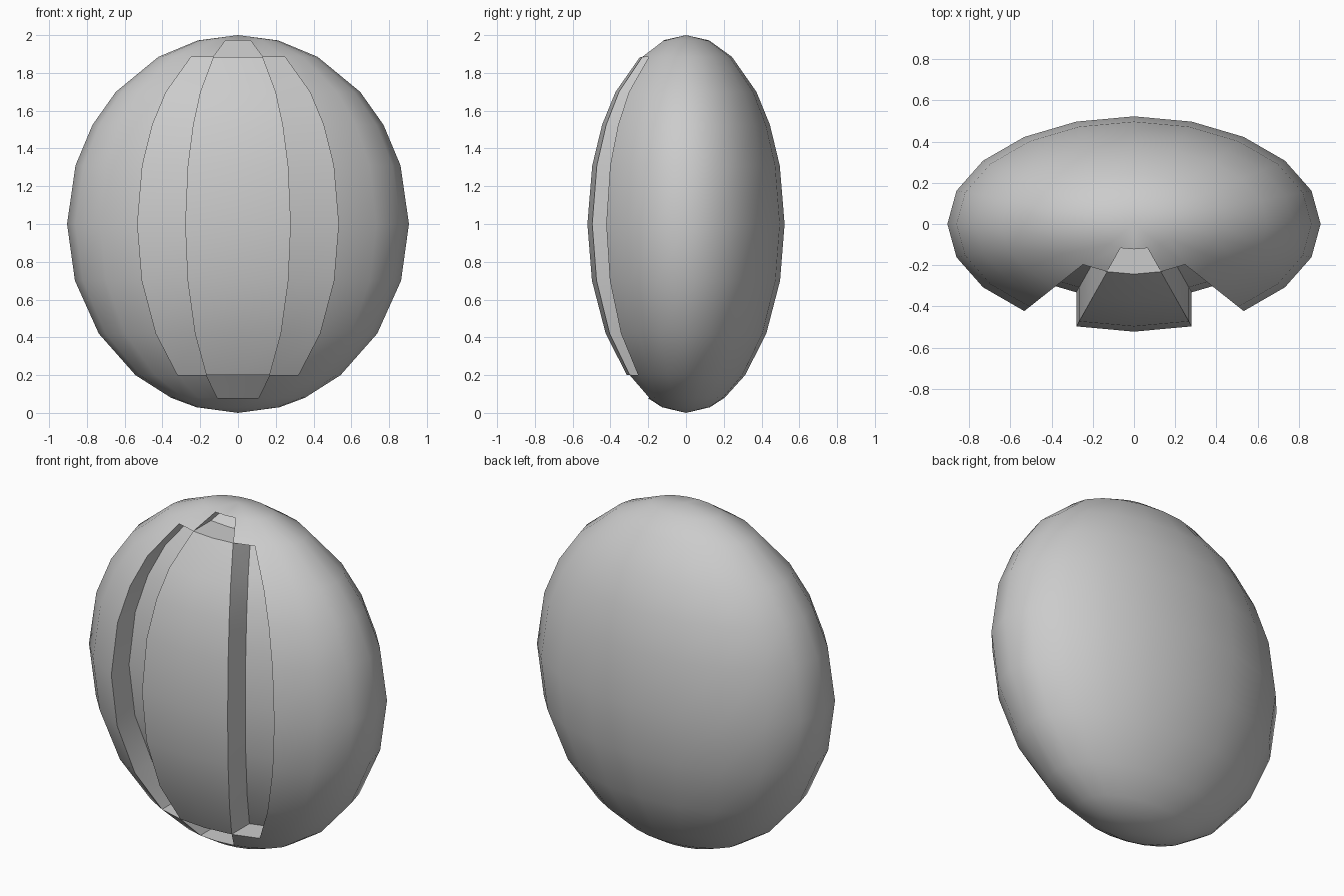
import bpy, bmesh, math

if "Cube" in bpy.data.objects:
    bpy.data.objects.remove(bpy.data.objects["Cube"])

SEGMENTS = 20
HALF_X, HALF_Y = 0.905, 0.522
DEPTH = 0.165                       # groove depth, straight back along +y
HEIGHTS = [0.03, 0.08, 0.20, 0.42, 0.70, 1.0, 1.31, 1.525, 1.70, 1.885, 1.972]

bm = bmesh.new()

# Ellipsoid body: rings of 20 sides, closed with a pole at each end
rings = []
for z in HEIGHTS:
    r = math.sqrt(1 - (z - 1) ** 2)
    rings.append([bm.verts.new((HALF_X * r * math.sin(2 * math.pi * i / SEGMENTS),
                                -HALF_Y * r * math.cos(2 * math.pi * i / SEGMENTS), z))
                  for i in range(SEGMENTS)])
bottom, top = bm.verts.new((0, 0, 0)), bm.verts.new((0, 0, 2))
cells = {}
for i in range(SEGMENTS):
    j = (i + 1) % SEGMENTS
    bm.faces.new((bottom, rings[0][j], rings[0][i]))
    bm.faces.new((top, rings[-1][i], rings[-1][j]))
    for k in range(len(rings) - 1):
        a, b = rings[k], rings[k + 1]
        cells[i, k] = bm.faces.new((a[i], a[j], b[j], b[i]))

# Groove around the front panel: side columns plus one cell row above and below
low, high = 2, 9                    # ring indices bounding the panel
groove = [cells[c, k] for c in (1, SEGMENTS - 2) for k in range(low, high)]
groove += [cells[c, k] for c in (0, SEGMENTS - 1) for k in (low - 1, high)]
result = bmesh.ops.extrude_face_region(bm, geom=groove)
moved = [g for g in result["geom"] if isinstance(g, bmesh.types.BMVert)]
bmesh.ops.translate(bm, verts=moved, vec=(0, DEPTH, 0))
old = [f for f in groove if f.is_valid]
if old:
    bmesh.ops.delete(bm, geom=old, context='FACES')

# Groove borders stay crisp
moved_set = set(moved)
for e in bm.edges:
    walls = [f for f in e.link_faces
             if 0 < sum(v in moved_set for v in f.verts) < len(f.verts)]
    if walls and len(set(e.link_faces) - set(walls)) == 1:
        e.smooth = False

mesh = bpy.data.meshes.new("grooved_shell")
bm.to_mesh(mesh)
bm.free()
shell = bpy.data.objects.new("grooved_shell", mesh)
bpy.context.collection.objects.link(shell)
bpy.context.view_layer.objects.active = shell
shell.select_set(True)
bpy.ops.object.shade_smooth_by_angle(angle=math.radians(40))
